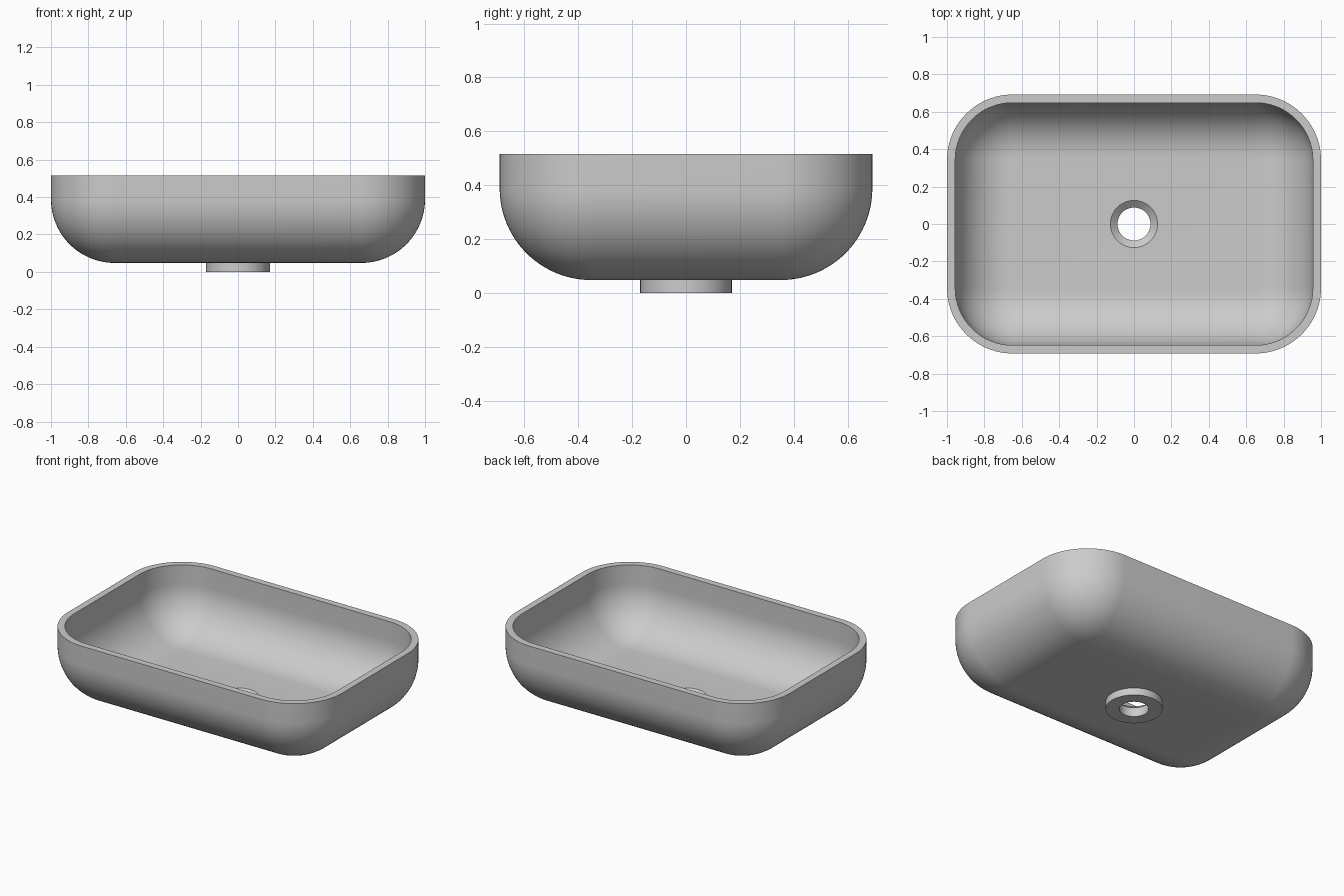
import bpy, bmesh, math

if "Cube" in bpy.data.objects:
    bpy.data.objects.remove(bpy.data.objects["Cube"])

CORNER = 24          # segments per plan corner
FILLET = 24          # segments in the bottom fillet
HX, HY, R = 1.0, 0.692, 0.35    # outer half sizes and plan corner radius
Z_BOTTOM, Z_RIM, FR = 0.048, 0.515, 0.34
WALL = 0.044


def rounded(hx, hy, r, z):
    """Rounded rectangle loop; a circle when hx == hy == r."""
    pts = []
    for q, (sx, sy) in enumerate([(1, 1), (-1, 1), (-1, -1), (1, -1)]):
        for i in range(CORNER + 1):
            a = math.pi / 2 * (q + i / CORNER)
            pts.append((sx * (hx - r) + r * math.cos(a),
                        sy * (hy - r) + r * math.sin(a), z))
    return pts


def inset(d, z):
    return rounded(HX - d, HY - d, R - d, z)


def circle(r, z):
    return rounded(r, r, r, z)


def fillet(offset):
    """Loops of the curved bowl bottom, from the floor up to the wall."""
    f = FR - offset
    zc = Z_BOTTOM + FR
    loops = []
    for i in range(FILLET + 1):
        a = math.pi / 2 * i / FILLET
        loops.append(inset(offset + f * (1 - math.sin(a)), zc - f * math.cos(a)))
    return loops


# drain collar, outer shell, rim, inner bowl, drain funnel and bore
loops = [circle(0.17, 0), circle(0.17, Z_BOTTOM)]
loops += fillet(0) + [inset(0, Z_RIM), inset(WALL, Z_RIM)]
loops += fillet(WALL)[::-1]
loops += [circle(0.126, Z_BOTTOM + WALL), circle(0.088, 0.06), circle(0.088, 0)]

# skin neighbouring loops into one closed shell
bm = bmesh.new()
rings = [[bm.verts.new(p) for p in loop] for loop in loops]
n = len(rings[0])
for k, a in enumerate(rings):
    b = rings[(k + 1) % len(rings)]
    for i in range(n):
        j = (i + 1) % n
        bm.faces.new((a[i], a[j], b[j], b[i]))
bmesh.ops.remove_doubles(bm, verts=bm.verts, dist=1e-5)
bmesh.ops.recalc_face_normals(bm, faces=bm.faces)
mesh = bpy.data.meshes.new("wash_basin")
bm.to_mesh(mesh)
bm.free()

basin = bpy.data.objects.new("wash_basin", mesh)
bpy.context.collection.objects.link(basin)
bpy.context.view_layer.objects.active = basin
basin.select_set(True)
bpy.ops.object.shade_smooth_by_angle(angle=math.radians(30))
